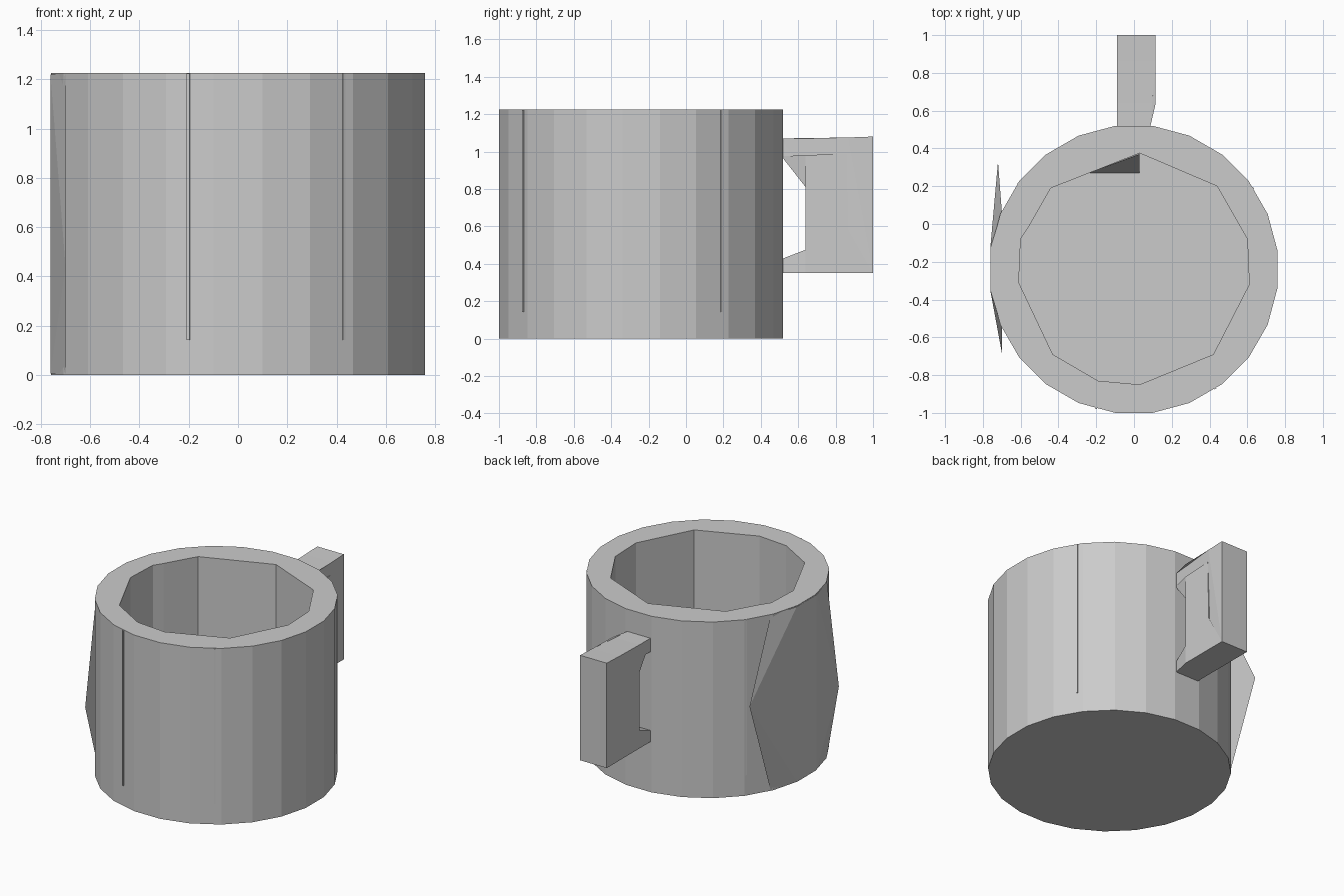
import bpy
import bmesh
from math import sin, cos, radians, atan2
from mathutils import Matrix

cube = bpy.data.objects.get("Cube")
if cube:
    bpy.data.objects.remove(cube, do_unlink=True)

HEIGHT, FLOOR, RADIUS, CENTER_Y = 1.225, 0.14, 0.766, -0.24

grey = bpy.data.materials.new("plain grey")
grey.use_nodes = True
grey.diffuse_color = (0.6, 0.6, 0.6, 1)
grey.node_tree.nodes["Principled BSDF"].inputs["Base Color"].default_value = (0.6, 0.6, 0.6, 1)


def finish(name, bm):
    bmesh.ops.recalc_face_normals(bm, faces=bm.faces)
    mesh = bpy.data.meshes.new(name)
    bm.to_mesh(mesh)
    bm.free()
    mesh.materials.append(grey)
    obj = bpy.data.objects.new(name, mesh)
    bpy.context.collection.objects.link(obj)
    return obj


def hull(name, points):
    bm = bmesh.new()
    for p in points:
        bm.verts.new(p)
    bmesh.ops.convex_hull(bm, input=bm.verts[:])
    return finish(name, bm)


def wall(bm, outline, z0, z1):
    """Upright wall along an outline, closed at z0, open at z1."""
    low = [bm.verts.new((x, y, z0)) for x, y in outline]
    high = [bm.verts.new((x, y, z1)) for x, y in outline]
    n = len(outline)
    for i in range(n):
        j = (i + 1) % n
        bm.faces.new((low[i], low[j], high[j], high[i]))
    bm.faces.new(low)
    return [bm.edges.get((high[i], high[(i + 1) % n])) for i in range(n)]


# Mug body: regular outside, irregular faceted hollow inside
outer = [(RADIUS * cos(radians(7.5 + 15 * i)),
          CENTER_Y + RADIUS * sin(radians(7.5 + 15 * i))) for i in range(24)]
inner = [(0.03, 0.375), (-0.44, 0.19), (-0.56, -0.02), (-0.60, -0.08),
         (-0.61, -0.31), (-0.43, -0.69), (-0.19, -0.83), (0.03, -0.85),
         (0.42, -0.69), (0.61, -0.32), (0.60, -0.08), (0.44, 0.20)]
body = bmesh.new()
rim = wall(body, outer, 0, HEIGHT) + wall(body, inner, FLOOR, HEIGHT)
bmesh.ops.triangle_fill(body, edges=rim, use_beauty=True, normal=(0, 0, 1))
finish("mug_body", body)

# Handle: C-shaped profile across its width, narrowing toward the mug
profile = [(0.51, 0.35), (0.64, 0.35), (1.0, 0.35), (1.0, 1.08), (0.865, 1.075),
           (0.64, 1.07), (0.51, 1.07), (0.51, 0.975), (0.64, 0.98), (0.86, 0.99),
           (0.87, 0.56), (0.64, 0.475), (0.51, 0.425)]
handle = bmesh.new()
right = [handle.verts.new((-0.09, y, z)) for y, z in profile]
left = [handle.verts.new((0.085 if y < 0.6 else 0.115, y, z)) for y, z in profile]
handle.faces.new(right)
handle.faces.new(left)
for i in range(len(profile)):
    j = (i + 1) % len(profile)
    handle.faces.new((right[i], right[j], left[j], left[i]))
bmesh.ops.triangulate(handle, faces=[f for f in handle.faces if len(f.verts) > 4])
finish("handle", handle)

# Broad flat slab on the right side
slab = [(-0.72, 0.33, 0.69), (-0.70, -0.68, 0.44)]
for z in (0.005, HEIGHT - 0.005):
    slab += [(-0.70, 0.07, z), (-0.70, -0.55, z), (-0.761, -0.13, z), (-0.761, -0.35, z)]
hull("side_slab", slab)

# Sloping wedge on the inside floor
hull("floor_wedge", [(-0.24, 0.27, FLOOR), (0.03, 0.27, FLOOR),
                     (0.03, 0.375, FLOOR), (0.03, 0.37, 0.5)])

# Thin upright seams in the outer wall
for x, y in ((-0.20, -0.97), (0.43, -0.87), (0.63, 0.19), (-0.62, 0.22)):
    angle = atan2(y - CENTER_Y, x)
    seam = bmesh.new()
    place = (Matrix.Translation((0, CENTER_Y, (HEIGHT + FLOOR) / 2))
             @ Matrix.Rotation(angle, 4, "Z")
             @ Matrix.Translation((RADIUS - 0.008, 0, 0))
             @ Matrix.Diagonal((0.016, 0.012, HEIGHT - FLOOR - 0.004, 1)))
    bmesh.ops.create_cube(seam, size=1, matrix=place)
    finish("wall_seam", seam)
